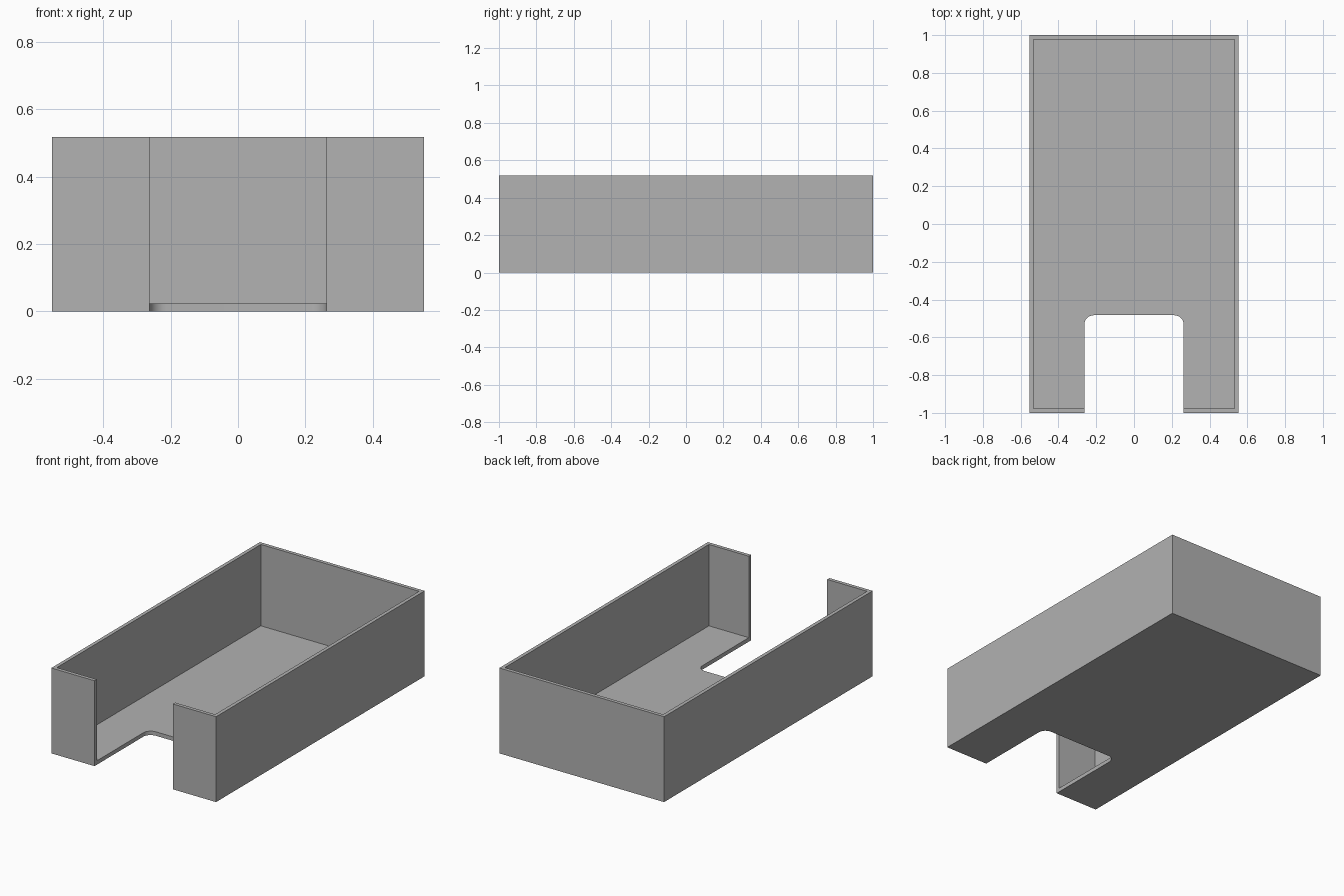
import bpy
import bmesh
from math import cos, sin, pi

cube = bpy.data.objects.get("Cube")
if cube:
    bpy.data.objects.remove(cube, do_unlink=True)

HALF_X, HALF_Y, HEIGHT = 0.553, 1.0, 0.518
WALL, FLOOR = 0.022, 0.024
SLOT_X, SLOT_END, RADIUS = 0.263, -0.483, 0.05

grey = bpy.data.materials.new("plain grey")
grey.use_nodes = True
grey.diffuse_color = (0.445, 0.445, 0.445, 1)
grey.node_tree.nodes["Principled BSDF"].inputs["Base Color"].default_value = grey.diffuse_color


def prism(name, outline, bottom, top):
    """Extrude a flat outline between two heights."""
    bm = bmesh.new()
    face = bm.faces.new([bm.verts.new((x, y, bottom)) for x, y in outline])
    moved = bmesh.ops.extrude_face_region(bm, geom=[face])["geom"]
    verts = [v for v in moved if isinstance(v, bmesh.types.BMVert)]
    bmesh.ops.translate(bm, verts=verts, vec=(0, 0, top - bottom))
    bmesh.ops.recalc_face_normals(bm, faces=bm.faces)
    mesh = bpy.data.meshes.new(name)
    bm.to_mesh(mesh)
    bm.free()
    mesh.materials.append(grey)
    obj = bpy.data.objects.new(name, mesh)
    bpy.context.collection.objects.link(obj)
    return obj


def rectangle(x, y):
    return [(-x, -y), (x, -y), (x, y), (-x, y)]


def corner(cx, cy, start, steps=8):
    angles = [start + pi / 2 * i / steps for i in range(steps + 1)]
    return [(cx + RADIUS * cos(a), cy + RADIUS * sin(a)) for a in angles]


# Open tray body
tray = prism("open_tray", rectangle(HALF_X, HALF_Y), 0, HEIGHT)

# Inner hollow and the round-cornered front notch
hollow = prism("hollow_cutter", rectangle(HALF_X - WALL, HALF_Y - WALL), FLOOR, HEIGHT + 0.2)
arc_x, arc_y = SLOT_X - RADIUS, SLOT_END - RADIUS
notch_outline = ([(-SLOT_X, -HALF_Y - 0.2), (SLOT_X, -HALF_Y - 0.2)]
                 + corner(arc_x, arc_y, 0) + corner(-arc_x, arc_y, pi / 2))
notch = prism("notch_cutter", notch_outline, -0.2, HEIGHT + 0.4)

# Cut both out of the body, then discard the cutters
bpy.context.view_layer.objects.active = tray
for cutter in (hollow, notch):
    cutter.hide_render = True
    cut = tray.modifiers.new(cutter.name, 'BOOLEAN')
    cut.operation = 'DIFFERENCE'
    cut.solver = 'EXACT'
    cut.object = cutter
    bpy.ops.object.modifier_apply(modifier=cut.name)
    bpy.data.objects.remove(cutter, do_unlink=True)

# Smooth only the rounded notch corners
bpy.ops.object.select_all(action='DESELECT')
tray.select_set(True)
bpy.ops.object.shade_smooth_by_angle()
